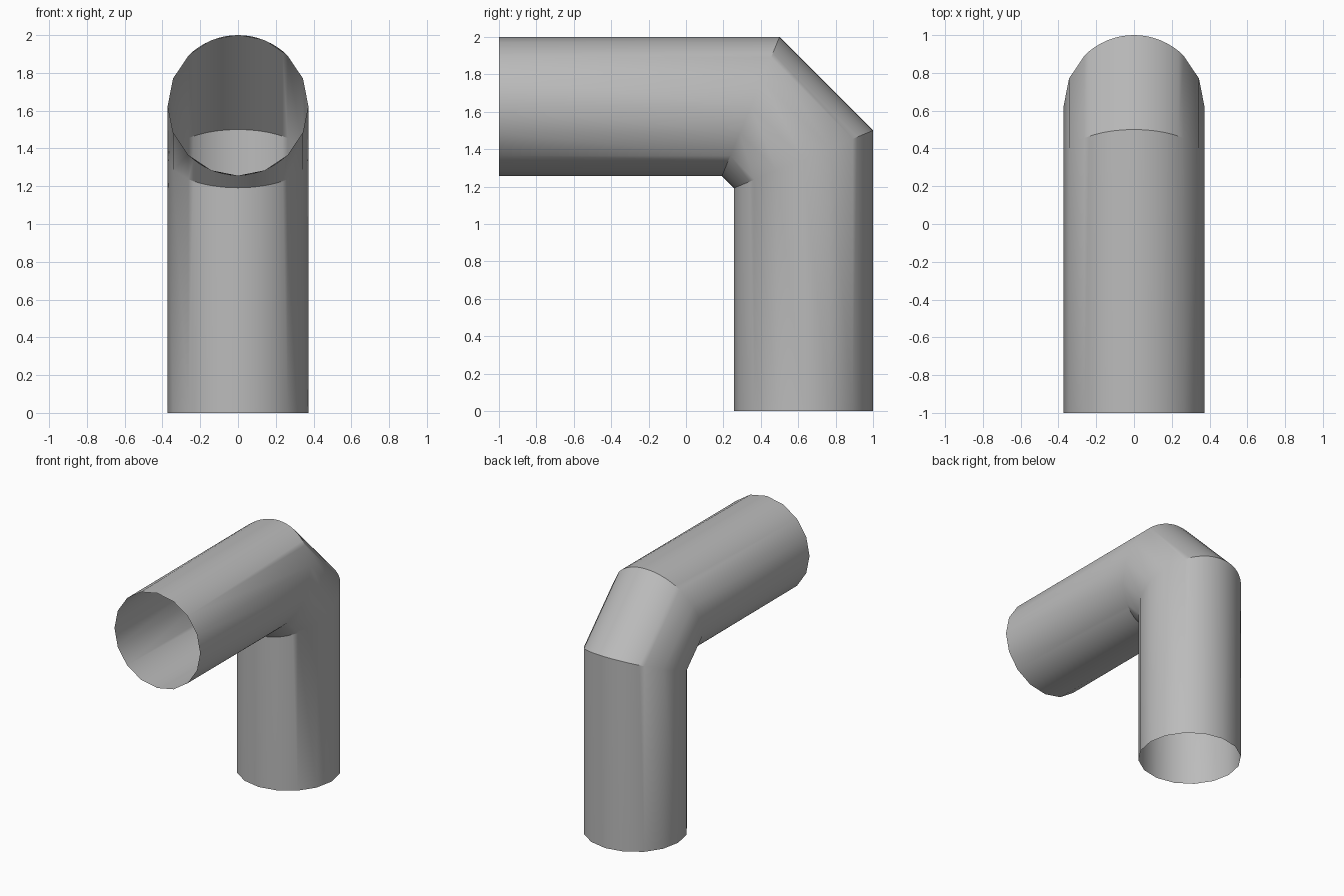
import bpy, bmesh
from math import sin, cos, tan, radians, pi

cube = bpy.data.objects.get("Cube")
if cube:
    bpy.data.objects.remove(cube, do_unlink=True)

R = 0.372            # pipe radius
SIDES = 16
FINE = 4             # extra divisions on the crown and throat of each joint
STEP = 2 * pi / SIDES
MITRE = tan(radians(22.5))

grey = bpy.data.materials.new("pipe grey")
grey.use_nodes = True
colour = (0.5, 0.5, 0.5, 1)
grey.diffuse_color = colour
grey.node_tree.nodes["Principled BSDF"].inputs["Base Color"].default_value = colour


# Angles run from the outer crown of the bend; depth is the distance inward
def section(a):
    return R * sin(a), R * (1 - cos(a))


def front_end(a):
    x, d = section(a)
    return x, -1, 2 - d


def upper_joint(a):
    x, d = section(a)
    return x, 0.5 - d * MITRE, 2 - d


def lower_joint(a):
    x, d = section(a)
    return x, 1 - d, 1.5 - d * MITRE


def bottom_end(a):
    x, d = section(a)
    return x, 1 - d, 0


bm = bmesh.new()


def ring(place, fine):
    """One list of vertices per side, each side finely divided if asked."""
    sides = []
    for i in range(SIDES):
        sharp = abs(cos((i + 0.5) * STEP)) > 0.7
        n = FINE if fine and sharp else 1
        sides.append([bm.verts.new(place((i + k / n) * STEP)) for k in range(n)])
    return [s + [sides[(i + 1) % SIDES][0]] for i, s in enumerate(sides)]


def straight_run(end, joint):
    """Join a plain open end to a finely divided joint."""
    for (a, b), edge in zip(end, joint):
        mid = len(edge) // 2
        if len(edge) == 2:
            bm.faces.new((a, b, edge[1], edge[0]))
            continue
        bm.faces.new((a, b, edge[mid]))
        for k in range(len(edge) - 1):
            bm.faces.new((a if k < mid else b, edge[k + 1], edge[k]))


front, upper = ring(front_end, False), ring(upper_joint, True)
lower, bottom = ring(lower_joint, True), ring(bottom_end, False)
straight_run(front, upper)
straight_run(bottom, lower)

# Short slanted piece between the two joints
for u, l in zip(upper, lower):
    for k in range(len(u) - 1):
        bm.faces.new((u[k], u[k + 1], l[k + 1], l[k]))

# Turn the open shell outward
bmesh.ops.recalc_face_normals(bm, faces=bm.faces)
bm.normal_update()
crown = max(bm.faces, key=lambda f: f.calc_center_median().z)
if crown.normal.z < 0:
    bmesh.ops.reverse_faces(bm, faces=bm.faces)

mesh = bpy.data.meshes.new("elbow_pipe")
bm.to_mesh(mesh)
bm.free()
mesh.materials.append(grey)
pipe = bpy.data.objects.new("elbow_pipe", mesh)
bpy.context.collection.objects.link(pipe)

bpy.ops.object.select_all(action="DESELECT")
pipe.select_set(True)
bpy.context.view_layer.objects.active = pipe
bpy.ops.object.shade_smooth_by_angle(angle=radians(30))
